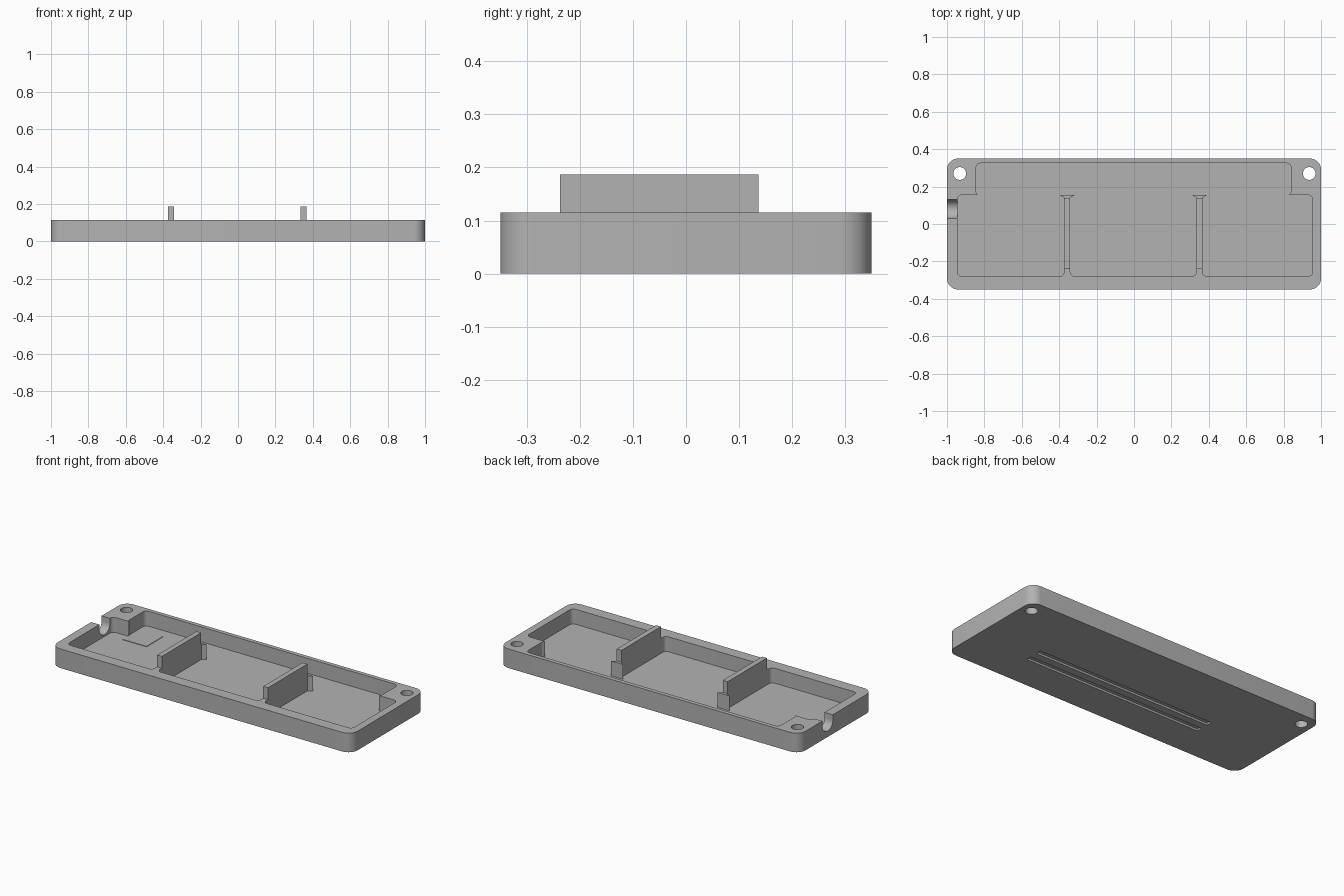
import bpy, bmesh, math
from mathutils import Vector

if "Cube" in bpy.data.objects:
    bpy.data.objects.remove(bpy.data.objects["Cube"])

RIM, FLOOR = 0.115, 0.025
RIB_X = (-0.357, 0.35)

grey = bpy.data.materials.new("plain_grey")
grey.diffuse_color = (0.45, 0.45, 0.45, 1)
grey.use_nodes = True
grey.node_tree.nodes["Principled BSDF"].inputs["Base Color"].default_value = grey.diffuse_color


def rounded(points, steps=8):
    """Outline with filleted corners from (x, y, radius) points."""
    out, n = [], len(points)
    for i, (x, y, r) in enumerate(points):
        p = Vector((x, y))
        if r == 0:
            out.append(p)
            continue
        a = (Vector(points[i - 1][:2]) - p).normalized()
        b = (Vector(points[(i + 1) % n][:2]) - p).normalized()
        half = a.angle(b) / 2
        centre = p + (a + b).normalized() * (r / math.sin(half))
        start = p + a * (r / math.tan(half)) - centre
        end = p + b * (r / math.tan(half)) - centre
        sweep = math.pi - 2 * half
        for k in range(steps + 1):
            t = k / steps
            out.append(centre + (start * math.sin((1 - t) * sweep)
                                 + end * math.sin(t * sweep)) / math.sin(sweep))
    return out


def prism(name, outline, z0, z1):
    """Solid made by raising a flat outline from z0 to z1."""
    bm = bmesh.new()
    face = bm.faces.new([bm.verts.new((p[0], p[1], z0)) for p in outline])
    top = bmesh.ops.extrude_face_region(bm, geom=[face])
    verts = [v for v in top["geom"] if isinstance(v, bmesh.types.BMVert)]
    bmesh.ops.translate(bm, verts=verts, vec=(0, 0, z1 - z0))
    bmesh.ops.recalc_face_normals(bm, faces=bm.faces)
    mesh = bpy.data.meshes.new(name)
    bm.to_mesh(mesh)
    bm.free()
    mesh.materials.append(grey)
    ob = bpy.data.objects.new(name, mesh)
    bpy.context.collection.objects.link(ob)
    return ob


def rect(x0, x1, y0, y1, r=0.0):
    return rounded([(x0, y0, r), (x1, y0, r), (x1, y1, r), (x0, y1, r)])


def circle(x, y, r, n=32):
    return [(x + r * math.cos(2 * math.pi * i / n), y + r * math.sin(2 * math.pi * i / n))
            for i in range(n)]


def cut(target, cutter):
    mod = target.modifiers.new("cut", "BOOLEAN")
    mod.operation, mod.solver, mod.object = "DIFFERENCE", "EXACT", cutter
    bpy.context.view_layer.objects.active = target
    bpy.ops.object.modifier_apply(modifier=mod.name)
    bpy.data.objects.remove(cutter)


# Tray body with rounded corners
tray = prism("tray", rect(-1, 1, -0.35, 0.35, 0.06), 0, RIM)

# Recess: three bays between low dividers that end in flared tabs
outline = [(-0.945, -0.28, 0.025)]
for c in RIB_X:
    outline += [(c - 0.016, -0.28, 0.025), (c - 0.016, 0.14, 0), (c - 0.04, 0.155, 0),
                (c + 0.04, 0.155, 0), (c + 0.016, 0.14, 0), (c + 0.016, -0.28, 0.025)]
outline += [(0.955, -0.28, 0.025), (0.955, 0.155, 0.025), (0.83, 0.155, 0), (0.84, 0.17, 0),
            (0.84, 0.325, 0.025), (-0.845, 0.325, 0.025), (-0.845, 0.17, 0),
            (-0.835, 0.155, 0), (-0.945, 0.155, 0.025)]
cut(tray, prism("recess_cutter", rounded(outline), FLOOR, 0.3))

# Screw holes in the back corners
for x in (-0.932, 0.937):
    cut(tray, prism("hole_cutter", circle(x, 0.27, 0.034), -0.1, 0.3))

# Long grooves under the base
for y in (-0.122, -0.042):
    cut(tray, prism("groove_cutter", rect(-0.555, 0.625, y - 0.017, y + 0.017), -0.1, 0.012))

# Round-bottomed cable notch in the left wall, drawn flat and turned on its side
arc = [(0.05 * math.cos(a), 0.05 * math.sin(a))
       for a in (math.pi + math.pi * i / 16 for i in range(17))]
notch = prism("notch_cutter", [(-0.05, 0.2)] + arc + [(0.05, 0.2)], -1.1, -0.93)
for v in notch.data.vertices:
    y, z, x = v.co
    v.co = (x, 0.08 + y, 0.085 + z)
cut(tray, notch)

# Tall plates standing on the dividers
for i, c in enumerate(RIB_X):
    prism(f"divider_plate_{i + 1}", rect(c - 0.016, c + 0.016, -0.237, 0.137), 0.1, 0.187)

# Thin pad on the floor of the left bay
prism("floor_pad", rect(-0.84, -0.68, 0.1, 0.255), FLOOR - 0.002, FLOOR + 0.003)

# Smooth the rounded walls, keep the edges sharp
bpy.ops.object.select_all(action="DESELECT")
tray.select_set(True)
bpy.context.view_layer.objects.active = tray
bpy.ops.object.shade_smooth_by_angle(angle=math.radians(30))
